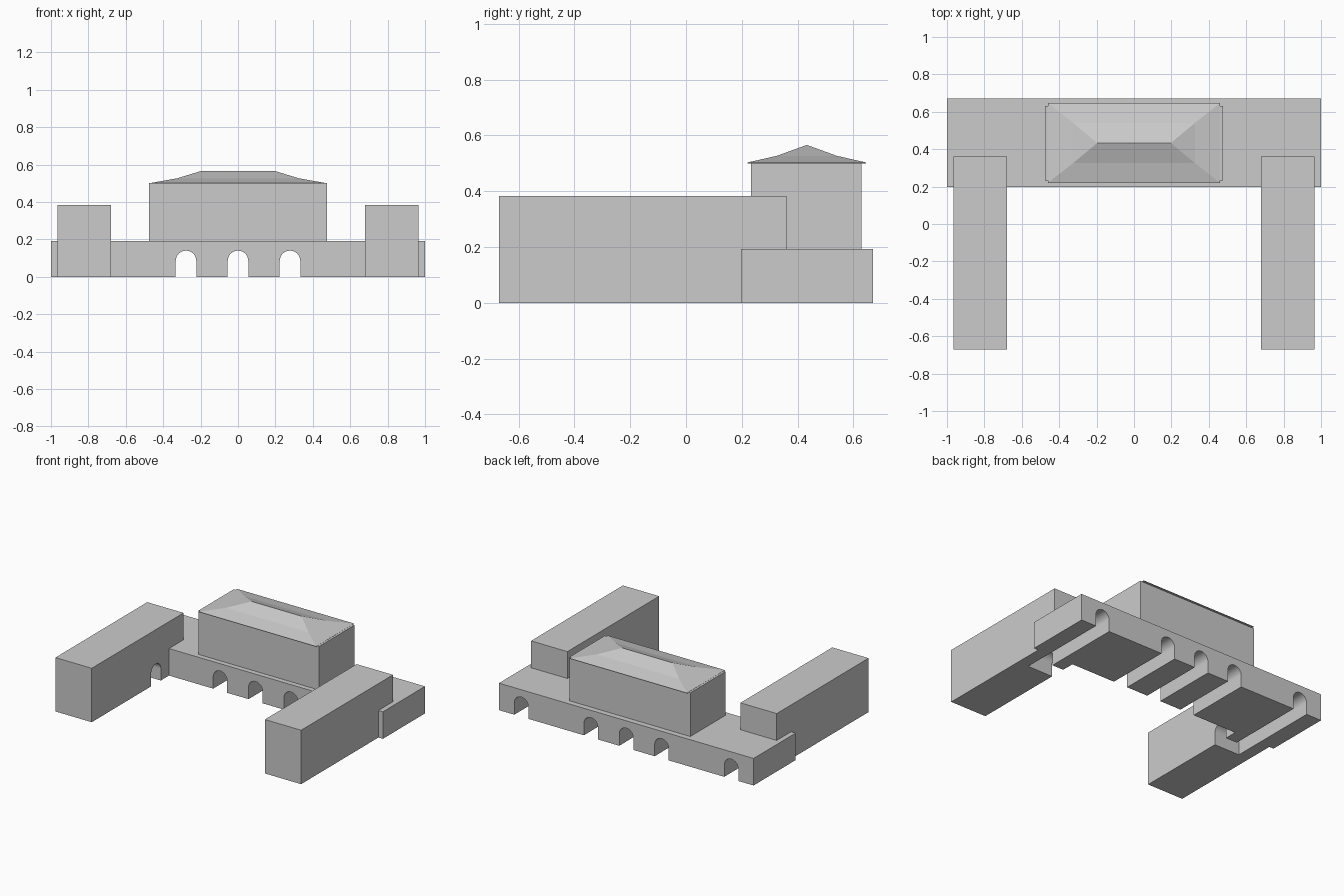
import bpy, bmesh, math

if "Cube" in bpy.data.objects:
    bpy.data.objects.remove(bpy.data.objects["Cube"])

ARCH_R, SPRING = 0.055, 0.085


def make_object(name, bm):
    bmesh.ops.recalc_face_normals(bm, faces=bm.faces)
    mesh = bpy.data.meshes.new(name)
    bm.to_mesh(mesh)
    bm.free()
    obj = bpy.data.objects.new(name, mesh)
    bpy.context.collection.objects.link(obj)
    return obj


def loft(name, rings):
    """Closed solid skinned through rings of equal point count."""
    bm = bmesh.new()
    loops = [[bm.verts.new(p) for p in ring] for ring in rings]
    n = len(loops[0])
    for a, b in zip(loops, loops[1:]):
        for i in range(n):
            j = (i + 1) % n
            bm.faces.new((a[i], a[j], b[j], b[i]))
    bm.faces.new(loops[0])
    bm.faces.new(loops[-1])
    bmesh.ops.remove_doubles(bm, verts=bm.verts, dist=1e-5)
    return make_object(name, bm)


def rect(x0, x1, y0, y1, z):
    return [(x0, y0, z), (x1, y0, z), (x1, y1, z), (x0, y1, z)]


def box(name, x0, x1, y0, y1, z0, z1):
    return loft(name, [rect(x0, x1, y0, y1, z0), rect(x0, x1, y0, y1, z1)])


def tunnel(name, stations):
    """Arch profile swept through (x, y, across_x, across_y) stations."""
    profile = [(-ARCH_R, -0.05), (ARCH_R, -0.05)]
    for i in range(17):
        a = math.pi * i / 16
        profile.append((ARCH_R * math.cos(a), SPRING + ARCH_R * math.sin(a)))
    obj = loft(name, [[(x + u * ax, y + u * ay, z) for u, z in profile]
                      for x, y, ax, ay in stations])
    obj.hide_render = True
    obj.display_type = 'WIRE'
    return obj


def cut(obj, cutter):
    mod = obj.modifiers.new("arch_cut", 'BOOLEAN')
    mod.operation = 'DIFFERENCE'
    mod.solver = 'EXACT'
    mod.object = cutter


# Long low base with three straight arched passages
base = box("base_block", -1, 1, 0.197, 0.67, 0, 0.192)
for i, x in enumerate((-0.278, 0, 0.278)):
    cut(base, tunnel(f"passage_cutter_{i}", [(x, 0.1, 1, 0), (x, 0.8, 1, 0)]))

# Side wings, each with a passage turning from the back to the courtyard
for side, s in (("left", -1), ("right", 1)):
    xs = sorted((s * 0.68, s * 0.965))
    wing = box(f"{side}_wing", *xs, -0.67, 0.36, 0, 0.383)
    bend = tunnel(f"{side}_bend_cutter", [(s * 0.825, 0.8, s, 0),
                                          (s * 0.825, 0.05, s, -1),
                                          (s * 0.6, 0.05, 0, -1)])
    cut(wing, bend)
    cut(base, bend)

# Central hall
box("central_hall", -0.475, 0.475, 0.233, 0.63, 0.19, 0.502)

# Hipped roof with a flared eave
CY = 0.433
loft("hipped_roof", [rect(-hx, hx, CY - hy, CY + hy, z) for hx, hy, z in
                     ((0.46, 0.213, 0.5), (0.46, 0.213, 0.503),
                      (0.325, 0.107, 0.527), (0.197, 0, 0.566))])
